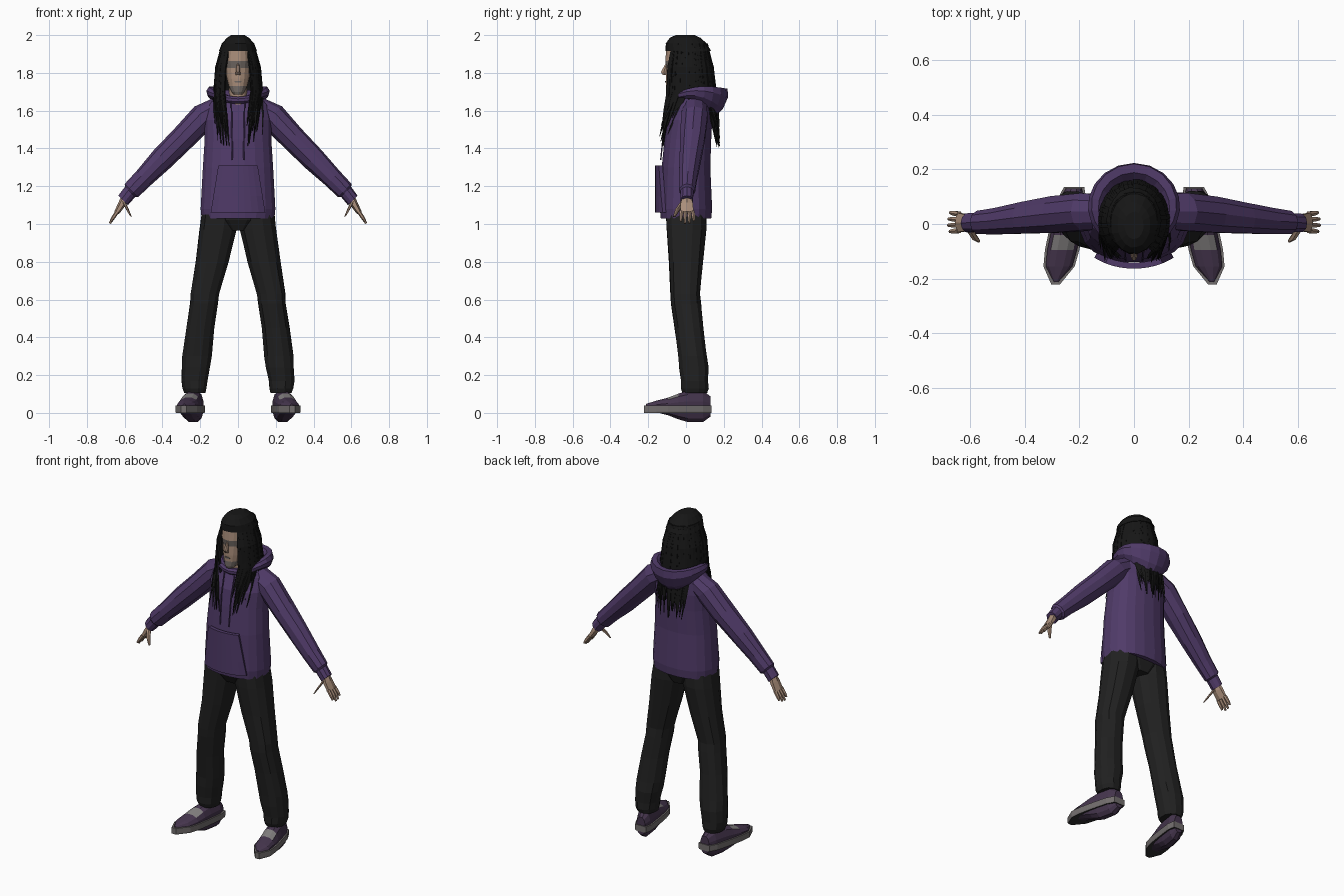
import bpy, bmesh, math, random
from mathutils import Vector

random.seed(4)
cube = bpy.data.objects.get("Cube")
if cube:
    bpy.data.objects.remove(cube, do_unlink=True)

X, Y, Z = Vector((1, 0, 0)), Vector((0, 1, 0)), Vector((0, 0, 1))


def material(name, *rgb):
    m = bpy.data.materials.new(name)
    m.use_nodes = True
    m.diffuse_color = (*rgb, 1)
    bsdf = m.node_tree.nodes["Principled BSDF"]
    bsdf.inputs["Base Color"].default_value = (*rgb, 1)
    bsdf.inputs["Roughness"].default_value = .9
    return m


purple = material("hoodie purple", .08, .043, .14)
black = material("trouser black", .015, .015, .015)
hair_black = material("hair black", .008, .008, .008)
skin = material("skin", .40, .27, .195)
shade = material("grey brow and beard", .17, .145, .13)
shoe_purple = material("shoe purple", .06, .036, .075)
sole_grey = material("sole grey", .17, .155, .155)
tongue_grey = material("tongue grey", .22, .21, .21)
sole_dark = material("sole underside", .03, .03, .03)


def grid(bm, rows, closed=True, caps=True):
    """Skin rows of points with quads."""
    vs = [[bm.verts.new(p) for p in row] for row in rows]
    n = len(vs[0])
    for a, b in zip(vs, vs[1:]):
        for i in range(n if closed else n - 1):
            j = (i + 1) % n
            bm.faces.new((a[i], a[j], b[j], b[i]))
    if caps and closed:
        bm.faces.new(vs[0])
        bm.faces.new(vs[-1])


def finish(name, bm, *mats, rule=None):
    bmesh.ops.recalc_face_normals(bm, faces=bm.faces)
    if rule:
        bm.normal_update()
        for f in bm.faces:
            f.material_index = rule(f.calc_center_median(), f.normal)
    me = bpy.data.meshes.new(name)
    bm.to_mesh(me)
    bm.free()
    for m in mats:
        me.materials.append(m)
    ob = bpy.data.objects.new(name, me)
    bpy.context.collection.objects.link(ob)
    return ob


def ring(c, ru, rv, u=X, v=Y, n=12, power=1, jitter=0):
    pts = []
    for i in range(n):
        a = math.tau * (i + .5) / n
        s, k = math.sin(a), -math.cos(a)
        s = math.copysign(abs(s) ** power, s)
        k = math.copysign(abs(k) ** power, k)
        w = 1 + random.uniform(-jitter, jitter)
        pts.append(Vector(c) + (u * ru * s + v * rv * k) * w)
    return pts


def loft(name, sections, *mats, rule=None, **kw):
    bm = bmesh.new()
    grid(bm, [ring(c, ru, rv, **kw) for c, ru, rv in sections])
    return finish(name, bm, *mats, rule=rule)


def upright(name, rows, *mats, **kw):
    """Rows of z, centre x, centre y, radius x, radius y."""
    return loft(name, [((x, y, z), a, b) for z, x, y, a, b in rows], *mats, **kw)


# Hoodie body
upright("hoodie_body", [
    (1.03, 0, 0, .195, .135), (1.08, 0, 0, .2, .14), (1.3, 0, 0, .188, .13),
    (1.45, 0, .01, .178, .125), (1.55, 0, .02, .18, .12),
    (1.63, 0, .035, .165, .10), (1.69, 0, .04, .11, .075),
    (1.71, 0, .04, .07, .05)], purple, n=20, power=.9)

# Front pocket, curved to follow the belly
bm = bmesh.new()
rows = []
for t in (0, .35, 1):
    half = .14 - .04 * t
    rows.append([Vector((half * k / 4, -.152 * math.sqrt(1 - (half * k / 4 / .21) ** 2),
                         1.06 + .25 * t)) for k in range(-4, 5)])
grid(bm, rows, closed=False)
pocket = finish("front_pocket", bm, purple)
mod = pocket.modifiers.new("thickness", "SOLIDIFY")
mod.thickness, mod.offset = .022, 0

# Hood lying around the neck and drooping at the back
bm = bmesh.new()
rows = []
steps = 20
for i in range(steps + 1):
    t = math.tau * i / steps
    f, s = (1 - math.cos(t)) / 2, math.sin(t)
    c = Vector((.135 * s, -.07 + .24 * f, 1.655 + .045 * s * s - .015 * f))
    out = Vector((s, -math.cos(t), 0))
    lean = Z + out * .45 * f
    rows.append(ring(c, .022 + .02 * f, .02 + .062 * f * f, out, lean, 8))
grid(bm, rows, caps=False)
bmesh.ops.remove_doubles(bm, verts=bm.verts, dist=.0005)
finish("hood", bm, purple)

# Head, with grey bands for the brow and the beard
upright("head", [
    (1.685, 0, -.075, .022, .028), (1.7, 0, -.065, .036, .043),
    (1.73, 0, -.05, .05, .057), (1.77, 0, -.04, .06, .068),
    (1.825, 0, -.035, .067, .07), (1.862, 0, -.035, .07, .076),
    (1.94, 0, -.03, .068, .075)], skin, shade, n=16,
    rule=lambda c, n: int(n.y < -.3 and (c.z < 1.72 or 1.825 < c.z < 1.86)))
upright("neck", [(1.6, 0, -.01, .05, .055), (1.76, 0, -.015, .048, .05)], skin)
loft("nose", [((0, -.102, 1.85), .006, .006), ((0, -.118, 1.805), .012, .017),
              ((0, -.112, 1.788), .013, .012)], skin, n=6)
loft("lips", [((0, -.104, 1.757), .02, .007), ((0, -.104, 1.748), .018, .007)],
     shade, n=8)

# Hair cap
upright("hair_cap", [
    (2, 0, -.005, .035, .05), (1.985, 0, -.003, .06, .083),
    (1.955, 0, .003, .085, .11), (1.915, 0, .012, .1, .122)],
    hair_black, n=18, jitter=.02)

# Hair shell open at the face
bm = bmesh.new()
rows = []
for z, a, b, cy in ((1.94, .09, .11, .01), (1.85, .11, .125, .015),
                    (1.72, .118, .13, .02), (1.62, .12, .12, .025)):
    angles = [math.radians(42 + 276 * i / 24) for i in range(25)]
    rows.append([Vector((a * math.sin(t), cy - b * math.cos(t), z)) for t in angles])
grid(bm, rows, closed=False)
shell = finish("hair_shell", bm, hair_black)
shell.modifiers.new("thickness", "SOLIDIFY").thickness = .012

# Hanging strands: long at the chest and back, short over the shoulders
bm = bmesh.new()
count = 84
for i in range(count):
    deg = 36 + 288 * (i + random.random() * .6) / count
    t = math.radians(deg)
    s, k = math.sin(t), -math.cos(t)
    away = min(deg, 360 - deg)
    if away < 85:
        end = random.uniform(1.41, 1.53)
        tip = Vector((math.copysign(.045 + .085 * (away - 36) / 49, s),
                      random.uniform(-.142, -.11) + .04 * (away > 70), end))
    elif away < 125:
        tip = Vector((.138 * s, .03 + .1 * k, random.uniform(1.56, 1.66)))
    else:
        tip = Vector((.11 * s, random.uniform(.15, .185), random.uniform(1.4, 1.52)))
    root = Vector((.08 * s, .01 + .1 * k, 1.955))
    cheek = Vector((.113 * s, .012 + .128 * k, 1.83))
    low = Vector((.126 * s, .015 + .14 * k, 1.7))
    path = [root, cheek, low, low.lerp(tip, .55), tip]
    side = Vector((-k, s, 0))
    out = Vector((s, k, 0))
    widths = (.01, .013, .012, .01, .002)
    grid(bm, [ring(p + out * random.uniform(-.003, .003), w, w * .6, side, out, 4)
              for p, w in zip(path, widths)])
finish("hair_strands", bm, hair_black)

# Hips joining the legs
upright("trouser_hips", [(1.07, 0, 0, .185, .115), (1.02, 0, 0, .185, .11),
                         (.965, 0, .005, .09, .085)], black)

for side, s in (("left", 1), ("right", -1)):
    # Sleeve with a narrowed cuff
    u = Vector((s, 0, 1)).normalized()
    arm = [(.09, .045, 1.625, .06, .065), (.18, .045, 1.57, .073, .072),
           (.29, .035, 1.455, .068, .07), (.4, .022, 1.345, .064, .06),
           (.5, .01, 1.243, .054, .05), (.565, .006, 1.177, .05, .044),
           (.572, .005, 1.17, .038, .036), (.608, .004, 1.125, .036, .036)]
    loft(side + "_sleeve", [((x * s, y, z), a, b) for x, y, z, a, b in arm],
         purple, u=u, n=10, jitter=.03)

    # Hand: palm, four fingers and thumb
    u = Vector((s * .87, 0, .5))
    bm = bmesh.new()

    def limb(points):
        grid(bm, [ring((x * s, y, z), a, b, u=u, n=6) for x, y, z, a, b in points])

    limb([(.597, .004, 1.14, .022, .026), (.615, .004, 1.105, .02, .037),
          (.642, .006, 1.06, .014, .04)])
    for k in range(4):
        y = -.024 + .02 * k
        drop = .012 * abs(k - 1.4)
        limb([(.638, y, 1.067, .011, .011), (.66, y * 1.1, 1.035, .01, .0095),
              (.681 - drop * .5, y * 1.15, .998 + drop, .006, .006)])
    limb([(.603, -.015, 1.115, .014, .016), (.585, -.045, 1.075, .012, .014),
          (.567, -.062, 1.04, .006, .007)])
    finish(side + "_hand", bm, skin)

    # Trouser leg
    leg = [(1.05, .098, 0, .097, .108), (.97, .106, .003, .1, .106),
           (.8, .137, 0, .09, .092), (.63, .175, -.004, .077, .08),
           (.58, .18, 0, .075, .082), (.45, .2, .015, .075, .078),
           (.3, .216, .035, .08, .077), (.24, .222, .042, .076, .08),
           (.17, .23, .046, .07, .073), (.13, .23, .047, .065, .075),
           (.105, .228, .047, .057, .066)]
    upright(side + "_trouser_leg", [(z, x * s, y, a, b) for z, x, y, a, b in leg],
            black, n=12, power=.9, jitter=.025)

    # Shoe, toes turned outward
    def shift(y):
        return s * (.235 + (.05 - y) * .19)

    shoe = [(.13, .03, .055), (.09, .046, .085), (.01, .052, .085), (-.04, .055, .07),
            (-.095, .056, .048), (-.155, .05, .032), (-.212, .008, .014)]
    loft(side + "_shoe_upper", [((shift(y), y, .034), w, h) for y, w, h in shoe],
         shoe_purple, tongue_grey, u=X, v=Z, n=12, power=.85,
         rule=lambda c, n: int(n.z > .6 and -.1 < c.y < -.03))
    outline = [(y - .01 * (y < -.2) + .005 * (y > .1), w + .007) for y, w, h in shoe]
    bm = bmesh.new()
    rows = []
    for z, grow in ((0, .96), (.008, 1), (.038, 1)):
        rows.append([Vector((shift(y) + w * grow, y, z)) for y, w in outline] +
                    [Vector((shift(y) - w * grow, y, z)) for y, w in reversed(outline)])
    grid(bm, rows)
    finish(side + "_shoe_sole", bm, sole_grey, sole_dark,
           rule=lambda c, n: int(n.z < -.8))

    # Drawstring down the chest
    loft(side + "_drawstring", [((s * .035, -.085, 1.64), .004, .004),
                                ((s * .033, -.116, 1.52), .004, .004),
                                ((s * .03, -.134, 1.34), .004, .004)], purple, n=5)
